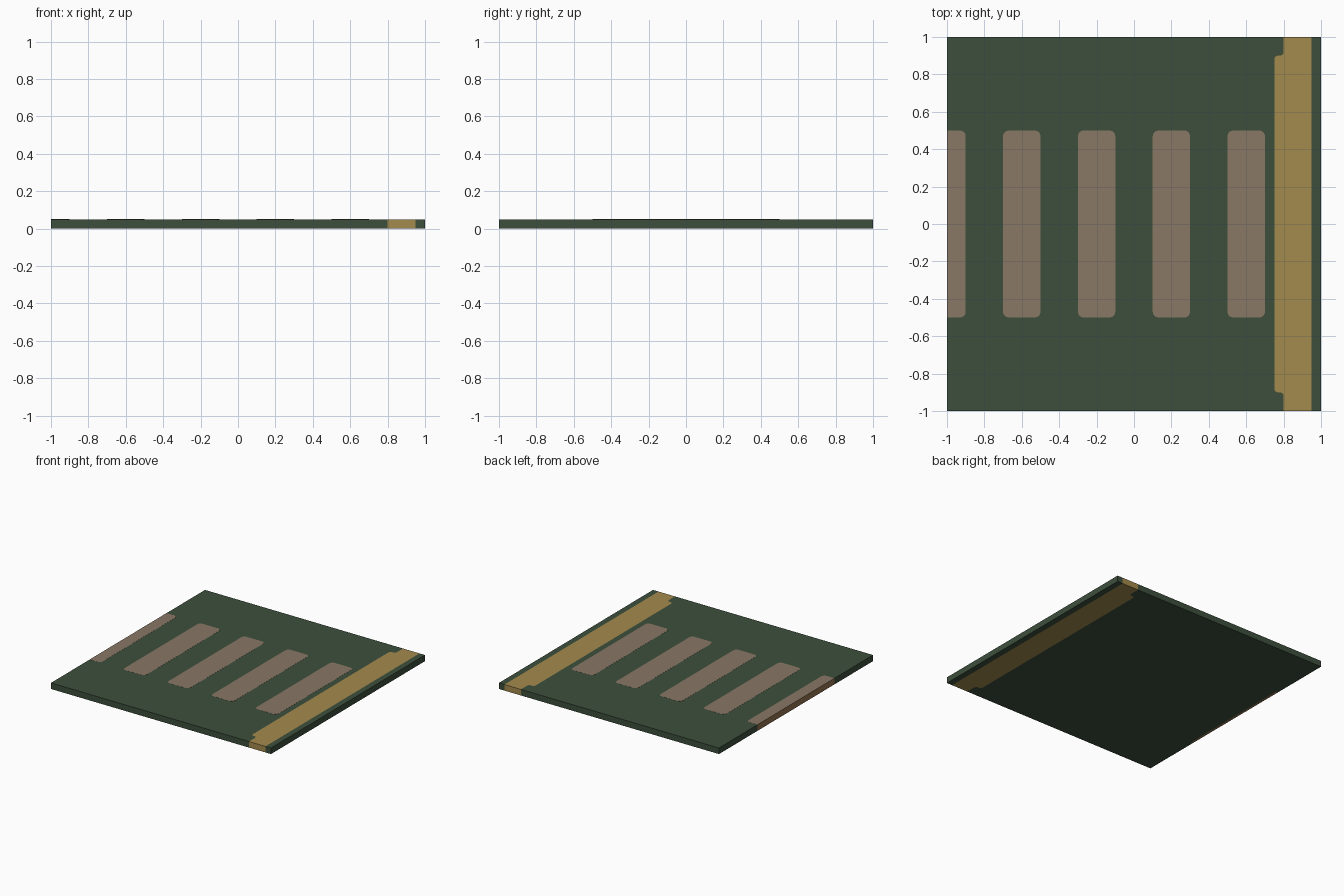
import bpy, bmesh, math

if "Cube" in bpy.data.objects:
    bpy.data.objects.remove(bpy.data.objects["Cube"])

H = 0.05       # slab thickness
PLATE = 0.0006  # paint thickness


def material(name, rgb):
    m = bpy.data.materials.new(name)
    lin = [(c / 255 / 12.92) if c / 255 <= 0.04045 else ((c / 255 + 0.055) / 1.055) ** 2.4 for c in rgb]
    m.diffuse_color = (*lin, 1)
    m.use_nodes = True
    m.node_tree.nodes["Principled BSDF"].inputs["Base Color"].default_value = m.diffuse_color
    return m


GREEN = material("dark green", (61, 79, 60))
YELLOW = material("ochre yellow", (163, 138, 77))
TAUPE = material("taupe paint", (137, 120, 101))
BROWN = material("edge brown", (146, 115, 77))


def prism(name, outline, z0, z1, mat):
    """Extrude a counter-clockwise outline from z0 to z1."""
    bm = bmesh.new()
    face = bm.faces.new([bm.verts.new((x, y, z0)) for x, y in outline])
    top = bmesh.ops.extrude_face_region(bm, geom=[face])
    verts = [v for v in top["geom"] if isinstance(v, bmesh.types.BMVert)]
    bmesh.ops.translate(bm, verts=verts, vec=(0, 0, z1 - z0))
    bmesh.ops.recalc_face_normals(bm, faces=bm.faces)
    me = bpy.data.meshes.new(name)
    bm.to_mesh(me)
    bm.free()
    me.materials.append(mat)
    ob = bpy.data.objects.new(name, me)
    bpy.context.collection.objects.link(ob)
    return ob


def arc(cx, cy, r, a0, a1, n=4):
    return [(cx + r * math.cos(math.radians(a0 + (a1 - a0) * i / n)),
             cy + r * math.sin(math.radians(a0 + (a1 - a0) * i / n))) for i in range(n + 1)]


# stepped, rounded left border of the yellow line, top half then mirrored
upper = [(0.8, 1.0)] + arc(0.78, 0.92, 0.02, 0, -90) + arc(0.77, 0.88, 0.02, 90, 180)
border = upper + [(x, -y) for x, y in reversed(upper)]

# green ground, notched at the left for the edge marking
prism("ground_slab", [(-1, 1), (-1, 0.5), (-0.98, 0.5), (-0.98, -0.5), (-1, -0.5), (-1, -1)]
      + border[::-1], 0, H, GREEN)
prism("ground_edge_strip", [(0.95, -1), (1, -1), (1, 1), (0.95, 1)], 0, H, GREEN)

# yellow side line, full depth
prism("yellow_side_line", border + [(0.95, -1), (0.95, 1)], 0, H, YELLOW)

# body of the half dash where it meets the left edge
prism("edge_dash_body", [(-1, -0.5), (-0.98, -0.5), (-0.98, 0.5), (-1, 0.5)], 0, H, BROWN)

# painted dashes with rounded corners
R = 0.03
for i, x in enumerate((-0.6, -0.2, 0.2, 0.6)):
    a, b = 0.1 - R, 0.5 - R
    pts = (arc(x + a, b, R, 0, 90) + arc(x - a, b, R, 90, 180)
           + arc(x - a, -b, R, 180, 270) + arc(x + a, -b, R, 270, 360))
    prism(f"dash_{i + 1}", pts, H, H + PLATE, TAUPE)

# half dash cut off by the left edge
half = arc(-0.9 - R, -0.5 + R, R, -90, 0) + arc(-0.9 - R, 0.5 - R, R, 0, 90)
prism("edge_dash", [(-1, 0.5), (-1, -0.5)] + half, H, H + PLATE, TAUPE)
